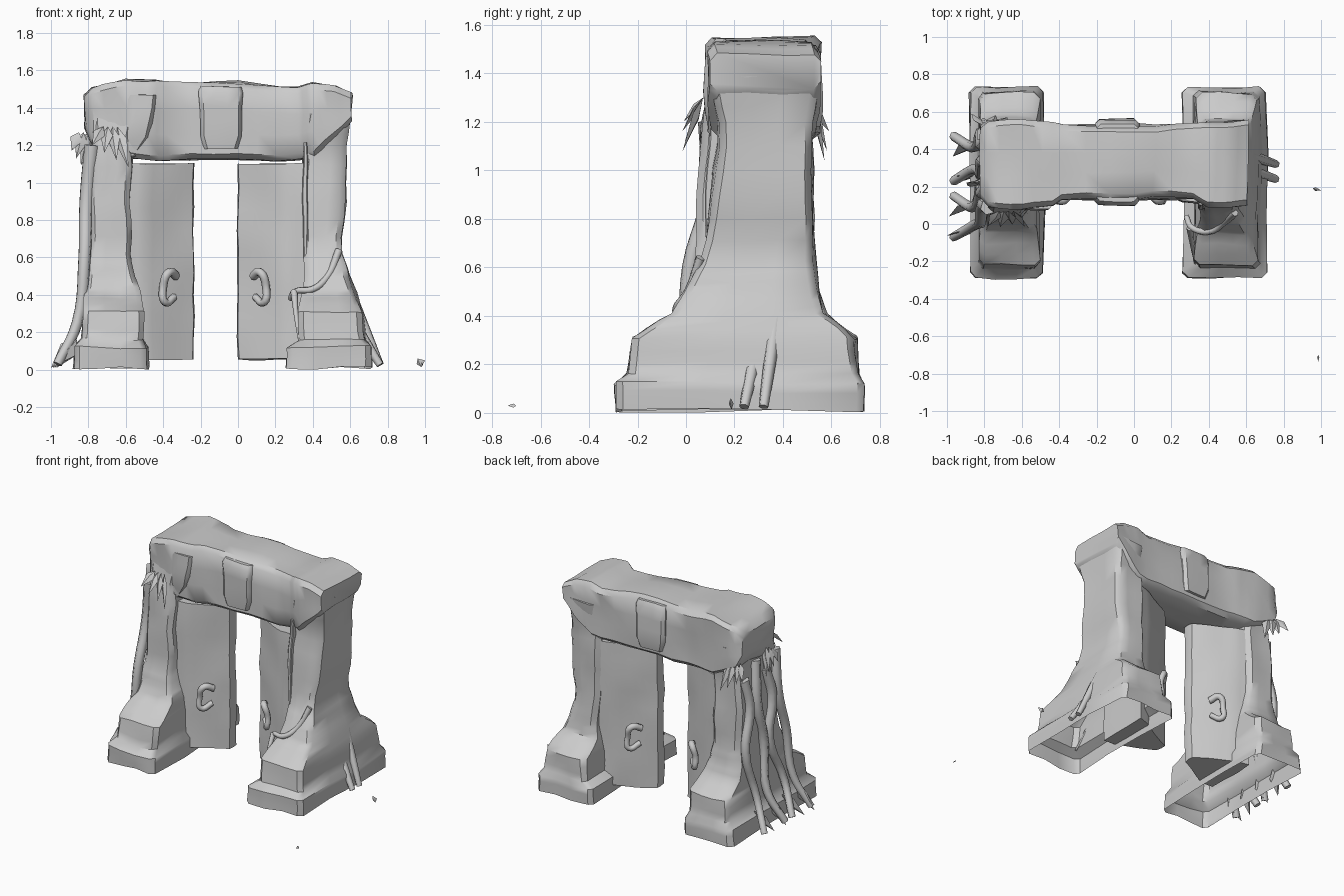
import bpy
import bmesh
import math
import random
from mathutils import Vector, noise

random.seed(4)
cube = bpy.data.objects.get("Cube")
if cube:
    bpy.data.objects.remove(cube, do_unlink=True)

stone = bpy.data.materials.new("grey stone")
stone.use_nodes = True
grey = (0.6, 0.6, 0.6, 1)
stone.diffuse_color = grey
stone.node_tree.nodes["Principled BSDF"].inputs["Base Color"].default_value = grey


def finish(name, bm, rough, angle=42):
    """Weather the surface, then turn it into a smooth shaded object."""
    for v in bm.verts:
        v.co += noise.noise_vector(v.co * 5) * rough
    bmesh.ops.recalc_face_normals(bm, faces=bm.faces)
    mesh = bpy.data.meshes.new(name)
    bm.to_mesh(mesh)
    bm.free()
    obj = bpy.data.objects.new(name, mesh)
    bpy.context.collection.objects.link(obj)
    mesh.materials.append(stone)
    bpy.ops.object.select_all(action='DESELECT')
    obj.select_set(True)
    bpy.context.view_layer.objects.active = obj
    bpy.ops.object.shade_smooth_by_angle(angle=math.radians(angle))


def skin(name, outlines, rough, hollow=False):
    """Join closed outlines into one weathered solid."""
    bm = bmesh.new()
    rings = [[bm.verts.new(co) for co in outline] for outline in outlines]
    for low, high in zip(rings, rings[1:]):
        for i in range(len(low)):
            j = (i + 1) % len(low)
            bm.faces.new((low[i], low[j], high[j], high[i]))
    bottom = bm.faces.new(rings[0])
    bm.faces.new(rings[-1])
    if hollow:
        bmesh.ops.inset_region(bm, faces=[bottom], thickness=0.06)
        bmesh.ops.delete(bm, geom=[bottom], context='FACES')
    long_edges = [e for e in bm.edges if e.calc_length() > 0.09]
    bmesh.ops.subdivide_edges(bm, edges=long_edges, cuts=2, use_grid_fill=True)
    finish(name, bm, rough)


def loft(name, sections, axis, chamfer=0.03, rough=0.018, hollow=False):
    """Skin chamfered rectangles (position, a0, a1, b0, b1) along an axis."""
    outlines = []
    for pos, a0, a1, b0, b1 in sections:
        c = chamfer
        flat = [(a0 + c, b0), (a1 - c, b0), (a1, b0 + c), (a1, b1 - c),
                (a1 - c, b1), (a0 + c, b1), (a0, b1 - c), (a0, b0 + c)]
        outlines.append([(a, b, pos) if axis == "z" else (pos, a, b) for a, b in flat])
    skin(name, outlines, rough, hollow)


def vine(name, points, thick, tip=0.3):
    """A tapering strand through a few points."""
    curve = bpy.data.curves.new(name, 'CURVE')
    curve.dimensions = '3D'
    curve.bevel_depth = thick
    curve.bevel_resolution = 1
    curve.resolution_u = 5
    curve.use_fill_caps = True
    spline = curve.splines.new('BEZIER')
    spline.bezier_points.add(len(points) - 1)
    for i, (bp, co) in enumerate(zip(spline.bezier_points, points)):
        bp.co = co
        bp.handle_left_type = bp.handle_right_type = 'AUTO'
        bp.radius = 1 + (tip - 1) * i / (len(points) - 1)
    curve.materials.append(stone)
    obj = bpy.data.objects.new(name, curve)
    bpy.context.collection.objects.link(obj)


def shard(name, base, tip, width):
    """A flat pointed leaf or splinter."""
    base, tip = Vector(base), Vector(tip)
    along = tip - base
    side = along.cross(Vector((0.3, 1, 0.2))).normalized() * width
    lift = along.cross(side).normalized() * width * 0.4
    mid = base + along * 0.35
    bm = bmesh.new()
    pts = [bm.verts.new(p) for p in (base, mid + side, tip, mid - side, mid + lift, mid - lift)]
    for i in range(4):
        a, b = pts[i], pts[(i + 1) % 4]
        bm.faces.new((a, b, pts[4]))
        bm.faces.new((b, a, pts[5]))
    finish(name, bm, 0)


# pillars with stepped feet: height, x range, y range
loft("right_pillar", [
    (0.01, -.88, -.48, -.29, .73), (.12, -.88, -.48, -.29, .73),
    (.16, -.84, -.5, -.24, .71), (.31, -.83, -.5, -.22, .7),
    (.41, -.82, -.52, -.05, .58), (.5, -.81, -.55, 0, .54),
    (.62, -.8, -.57, .04, .53), (.9, -.8, -.57, .05, .52),
    (1.17, -.78, -.57, .06, .52), (1.36, -.79, -.55, .09, .55)],
    "z", hollow=True)
loft("left_pillar", [
    (0.01, .26, .71, -.29, .73), (.12, .26, .71, -.29, .73),
    (.16, .32, .68, -.24, .71), (.31, .33, .66, -.22, .7),
    (.41, .34, .63, -.05, .57), (.5, .35, .59, 0, .55),
    (.62, .35, .56, .06, .53), (.9, .34, .57, .11, .52),
    (1.2, .34, .58, .13, .52), (1.38, .36, .605, .1, .555)],
    "z", hollow=True)

# lintel with swollen ends: x, y range, height range
loft("lintel", [
    (-.82, .14, .52, 1.29, 1.46), (-.78, .09, .55, 1.21, 1.5),
    (-.6, .08, .55, 1.13, 1.55), (-.43, .1, .54, 1.12, 1.54),
    (-.38, .13, .53, 1.12, 1.535), (0, .13, .53, 1.12, 1.535),
    (.32, .14, .53, 1.12, 1.51), (.4, .1, .54, 1.13, 1.53),
    (.52, .09, .55, 1.24, 1.52), (.61, .1, .56, 1.33, 1.48)],
    "x", chamfer=0.03)
loft("keystone", [
    (1.18, -.18, 0, .11, .55), (1.25, -.2, .02, .1, .56),
    (1.48, -.21, .03, .1, .56), (1.515, -.2, .02, .12, .54)],
    "z", chamfer=0.02, rough=0.01)
loft("right_capital", [
    (1.14, -.6, -.53, .09, .5), (1.25, -.62, -.46, .08, .5),
    (1.47, -.62, -.42, .08, .5)], "z", chamfer=0.03)

# wedge shaped jambs narrowing the doorway
wedge = [(-.03, .5), (-.03, .11), (.07, .12), (.2, .185), (.33, .25),
         (.335, .29), (.33, .325), (.2, .4), (.07, .47)]
for name, x, s in (("right_jamb", -.57, 1), ("left_jamb", .33, -1)):
    skin(name, [[(x + s * a, b, z) for a, b in wedge] for z in (.055, .4, .75, 1.1)], 0.012)
loft("left_pillar_ridge", [
    (.58, .35, .37, .08, .2), (.9, .345, .375, .08, .2), (1.21, .35, .37, .1, .2)],
    "z", chamfer=0.005, rough=0.008)

# ring handles on both sides of the jambs
for name, x in (("right_handle", -.37), ("left_handle", .12)):
    for side, y, out in (("front", .19, -.06), ("back", .4, .06)):
        s = -1 if x < 0 else 1
        vine(f"{name}_{side}", [
            (x - s * .04, y, .5), (x, y + out, .52), (x + s * .03, y + out, .44),
            (x + s * .02, y + out, .36), (x - s * .03, y, .39)], 0.024, 0.8)

# roots running down the outer face of the right pillar
for i, y in enumerate((-.04, .12, .26, .44)):
    sway = 0.03 * (-1) ** i
    vine(f"right_root_{i}", [
        (-.78, .12 + y * .75, 1.2 - .1 * (i % 2)), (-.81, .1 + y * .8 + sway, .9),
        (-.82, .08 + y * .85 - sway, .6), (-.86, y + sway, .25),
        (-.965, y - sway, .03)], 0.042, 0.6)
    shard(f"right_root_toe_{i}", (-.86, y, .16), (-1 + .01 * i, y - .05 + sway, .01), 0.05)

# roots on the left foot
for i, (y, top) in enumerate(((.24, .28), (.32, .4))):
    vine(f"left_root_{i}", [(.6, y + .05, top), (.67, y + .03, top * .6),
                            (.76, y, .025)], 0.035, 0.6)
vine("left_foot_vine", [(.54, .06, .64), (.48, .01, .5), (.4, -.04, .43),
                        (.31, -.02, .42), (.28, .04, .38)], 0.02, 0.8)
vine("left_foot_tendril", [(.3, -.02, .42), (.31, -.1, .3), (.33, -.22, .14)], 0.02)

# leaf clumps below the right end of the lintel
for clump, cx, cy, cz in (("front", -.67, .07, 1.3), ("side", -.8, .22, 1.27),
                          ("back", -.76, .53, 1.26)):
    reach = {"front": -.07, "side": 0, "back": .05}[clump]
    for i in range(4):
        lean = -.04 if clump == "side" else .04 * (i - 1.5)
        out = Vector((lean, reach + random.uniform(-.02, .02), -.1 - .04 * i))
        start = Vector((cx + .025 * (i - 2), cy, cz))
        shard(f"{clump}_leaf_{i}", start, start + out, 0.035)

# loose chips on the ground
shard("left_chip", (.955, .19, .03), (1, .18, .05), 0.025)
shard("front_chip", (.985, -.7, .03), (.985, -.735, .03), 0.01)
